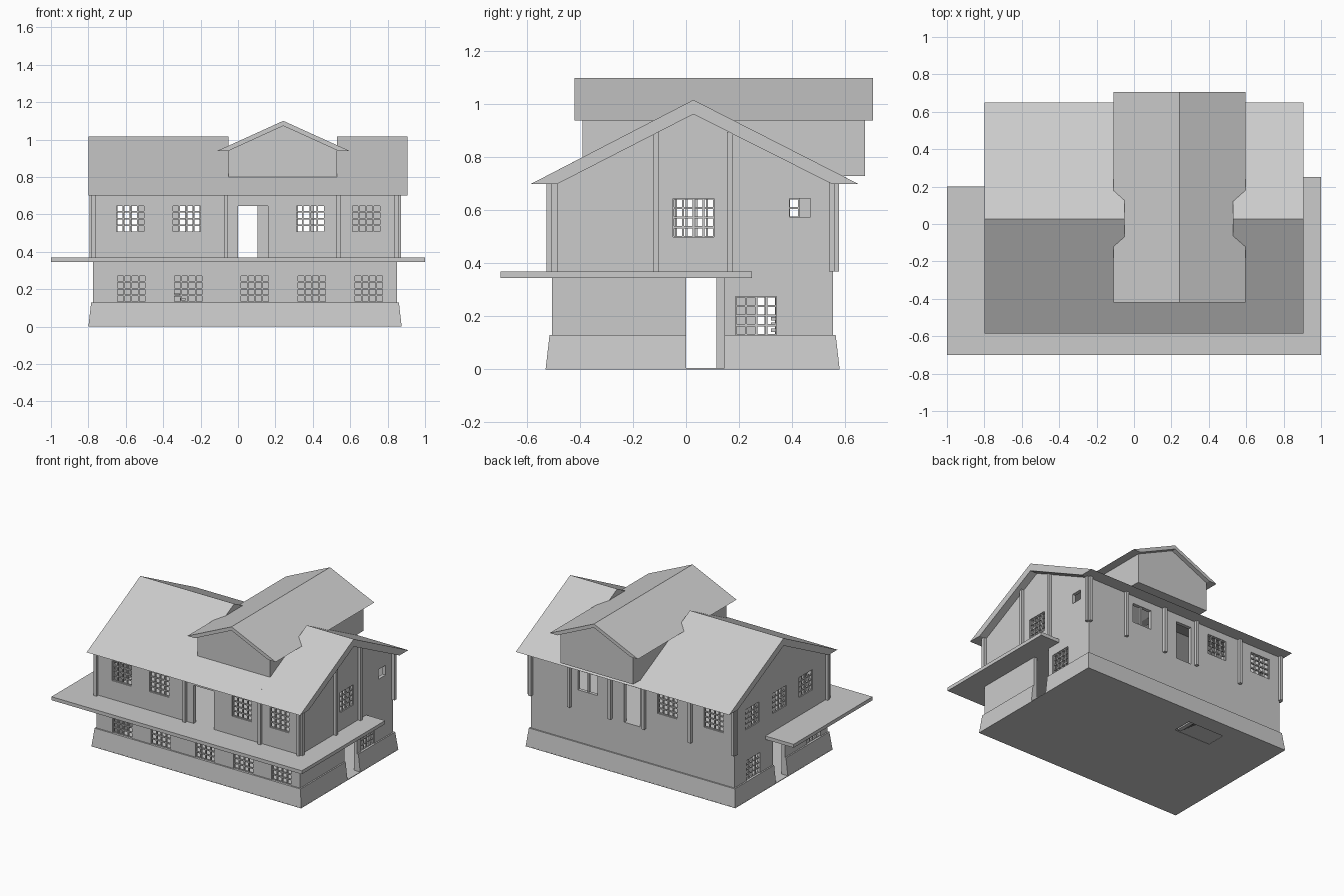
import bpy, bmesh

if "Cube" in bpy.data.objects:
    bpy.data.objects.remove(bpy.data.objects["Cube"])

X0, X1, Y0, Y1 = -0.775, 0.85, -0.505, 0.555   # outer wall faces
ZS, ZF, ZE = 0.345, 0.37, 0.70                 # slab bottom, floor, eaves
T = 0.025                                      # wall thickness
RIDGE_Y = 0.028


def finish(name, bm):
    bmesh.ops.recalc_face_normals(bm, faces=bm.faces)
    me = bpy.data.meshes.new(name)
    bm.to_mesh(me)
    bm.free()
    ob = bpy.data.objects.new(name, me)
    bpy.context.collection.objects.link(ob)
    return ob


def prism(name, pts, axis, a, b):
    """Extrude a 2D outline along an axis from a to b."""
    put = {'x': lambda u, v, t: (t, u, v), 'y': lambda u, v, t: (u, t, v),
           'z': lambda u, v, t: (u, v, t)}[axis]
    bm = bmesh.new()
    lo = [bm.verts.new(put(u, v, a)) for u, v in pts]
    hi = [bm.verts.new(put(u, v, b)) for u, v in pts]
    bm.faces.new(lo)
    bm.faces.new(hi)
    n = len(pts)
    for i in range(n):
        j = (i + 1) % n
        bm.faces.new((lo[i], lo[j], hi[j], hi[i]))
    return finish(name, bm)


def boxes(name, items):
    """One object from boxes (x0, x1, y0, y1, z0, z1)."""
    bm = bmesh.new()
    for x0, x1, y0, y1, z0, z1 in items:
        vs = bmesh.ops.create_cube(bm, size=1)['verts']
        for v in vs:
            v.co = (x1 if v.co.x > 0 else x0, y1 if v.co.y > 0 else y0, z1 if v.co.z > 0 else z0)
    return finish(name, bm)


def cut(ob, items):
    c = boxes("cutter", items)
    m = ob.modifiers.new("cut", 'BOOLEAN')
    m.operation, m.solver, m.object = 'DIFFERENCE', 'EXACT', c
    bpy.context.view_layer.objects.active = ob
    bpy.ops.object.modifier_apply(modifier=m.name)
    bpy.data.objects.remove(c)


def lattice(name, axis, at, c, z0, w=0.155, h=0.145, n=4):
    """Window grid lying in a wall at the given plane."""
    bars, r, d = [], 0.004, 0.006
    for i in range(n + 1):
        u, z = c - w / 2 + w * i / n, z0 + h * i / n
        for u0, u1, za, zb in ((u - r, u + r, z0, z0 + h), (c - w / 2, c + w / 2, z - r, z + r)):
            if axis == 'y':
                bars.append((u0, u1, at - d, at + d, za, zb))
            else:
                bars.append((at - d, at + d, u0, u1, za, zb))
    boxes(name, bars)


def rect(a, b, c, d):
    return [(a, c), (b, c), (b, d), (a, d)]


def wall(name, pts, axis, a, b, windows, doors):
    """Wall panel: windows are (centre, z0), with lattice; doors are bare openings."""
    ob = prism(name, pts, axis, a, b)
    holes = [(c - .0775, c + .0775, z, z + .145) for c, z in windows] + doors
    e = 0.05
    if holes:
        if axis == 'y':
            cut(ob, [(u0, u1, a - e, b + e, z0, z1) for u0, u1, z0, z1 in holes])
        else:
            cut(ob, [(a - e, b + e, u0, u1, z0, z1) for u0, u1, z0, z1 in holes])
    for i, (c, z) in enumerate(windows):
        lattice(f"{name}_window_{i}", axis, (a + b) / 2, c, z)


# Lower storey walls
low_y = rect(X0, X1, 0, ZS)
low_x = rect(Y0 + T, Y1 - T, 0, ZS)
wall("lower_front_wall", low_y, 'y', Y0, Y0 + T,
     [(x, 0.13) for x in (-0.57, -0.265, 0.09, 0.395, 0.70)], [])
wall("lower_back_wall", low_y, 'y', Y1 - T, Y1, [], [])
wall("lower_right_wall", low_x, 'x', X1 - T, X1, [(0.265, 0.13)], [(0, 0.145, -0.1, 0.5)])
wall("lower_left_wall", low_x, 'x', X0, X0 + T, [(0.34, 0.13), (-0.35, 0.13)],
     [(-0.02, 0.115, -0.1, 0.5)])

# Flared stone skirt
bm = bmesh.new()
for v in bmesh.ops.create_cube(bm, size=1)['verts']:
    f = 0.025 if v.co.z < 0 else 0.01
    v.co = (X1 + f if v.co.x > 0 else X0 - f, Y1 + f if v.co.y > 0 else Y0 - f,
            0 if v.co.z < 0 else 0.13)
skirt = finish("base_skirt", bm)
cut(skirt, [(X0 + .002, X1 - .002, Y0 + .002, Y1 - .002, -1, 1)])
cut(skirt, [(0.7, 1, 0, 0.145, -1, 1), (-1, -0.7, -0.02, 0.115, -1, 1)])

# Ground floor with stair hole, and stairs
floor = boxes("ground_floor", [(X0 - .025, X1 + .025, Y0 - .025, Y1 + .025, 0, 0.005)])
cut(floor, [(-0.37, -0.08, 0.32, 0.46, -1, 1)])
boxes("stairs", [(-0.10 - .03 * (i + 1), -0.10 - .03 * i, 0.32, 0.46, .022 * i + .008, .022 * (i + 1))
                 for i in range(9)])

# Canopy slab joined with the upper floor
prism("canopy_slab", [(-1, -.70), (1, -.70), (1, .25), (X1, .25), (X1, Y1), (X0, Y1),
                      (X0, .20), (-1, .20)], 'z', ZS, ZF)

# Upper storey walls
up_y = rect(X0, X1, ZF, 0.715)
gable = [(Y0 + T, ZF), (Y1 - T, ZF), (Y1 - T, 0.715), (RIDGE_Y, 0.975), (Y0 + T, 0.715)]
wall("upper_front_wall", up_y, 'y', Y0, Y0 + T,
     [(x, 0.505) for x in (-0.575, -0.275, 0.385, 0.685)], [(0, 0.16, 0.3, 0.645)])
wall("upper_back_wall", up_y, 'y', Y1 - T, Y1, [(-0.61, 0.505), (-0.24, 0.505)],
     [(-0.02, 0.105, 0.3, 0.645), (0.32, 0.475, 0.505, 0.645)])
wall("right_gable_wall", gable, 'x', X1 - T, X1, [(0.028, 0.50)], [(0.39, 0.47, 0.575, 0.645)])
wall("left_gable_wall", gable, 'x', X0, X0 + T, [(y, 0.50) for y in (0.35, 0.04, -0.26)], [])
boxes("back_window_post", [(0.39, 0.405, Y1 - .02, Y1 - .008, 0.505, 0.645)])

# Timber posts on the walls
P, W = 0.022, 0.022
posts = [(x, x + W, Y0 - P, Y0 + .005, ZF, ZE + .005) for x in (X0 - .01, -0.075, 0.525, X1 - .015)]
posts += [(x, x + W, Y1 - .005, Y1 + P, ZF, ZE + .005)
          for x in (X0 - .01, -0.44, -0.07, 0.20, 0.525, X1 - .015)]
for xa, xb in ((X0 - .018, X0 + .005), (X1 - .005, X1 + P)):
    posts += [(xa, xb, y, y + W, ZF, ZE + .005) for y in (Y0 - .002, Y1 - .015)]
posts += [(X1 - .005, X1 + P, y, y + W, ZF, 0.895) for y in (-0.125, 0.155)]
boxes("timber_posts", posts)

# Main roof: two halves, plus eave strips below the cross gable
roof = [(-.585, ZE), (RIDGE_Y, 1.017), (.65, ZE), (.55, ZE), (RIDGE_Y, .963), (-.485, ZE)]
prism("roof_left", roof, 'x', -0.80, -0.05)
prism("roof_right", roof, 'x', 0.53, 0.905)
prism("roof_front_eave", [(-.585, ZE), (-.39, .801), (-.37, .811), (-.37, .759), (-.485, ZE)],
      'x', -0.05, 0.53)
prism("roof_back_eave", [(.65, ZE), (.57, .741), (.53, .761), (.53, .71), (.55, ZE)],
      'x', -0.05, 0.53)

# Cross gable walls and soffit
for name, y, z in (("dormer_front", -.39, .80), ("dormer_back", .655, .73)):
    prism(name, [(-.05, z), (.53, z), (.53, .945), (.24, 1.08), (-.05, .945)], 'y', y, y + .02)
for name, x in (("dormer_left", -.05), ("dormer_right", .51)):
    prism(name + "_front_cheek", [(-.37, .80), (-.37, .945), (-.05, .945), (-.05, .93)],
          'x', x, x + .02)
    prism(name + "_back_cheek", [(.655, .73), (.59, .73), (.14, .945), (.655, .945)],
          'x', x, x + .02)
boxes("dormer_soffit", [(-.05, .53, .585, .656, .73, .74)])

# Cross gable roof
prism("dormer_roof", [(-.11, .94), (.242, 1.10), (.595, .94), (.535, .94), (.242, 1.073),
                      (-.05, .94)], 'y', -0.42, 0.705)
